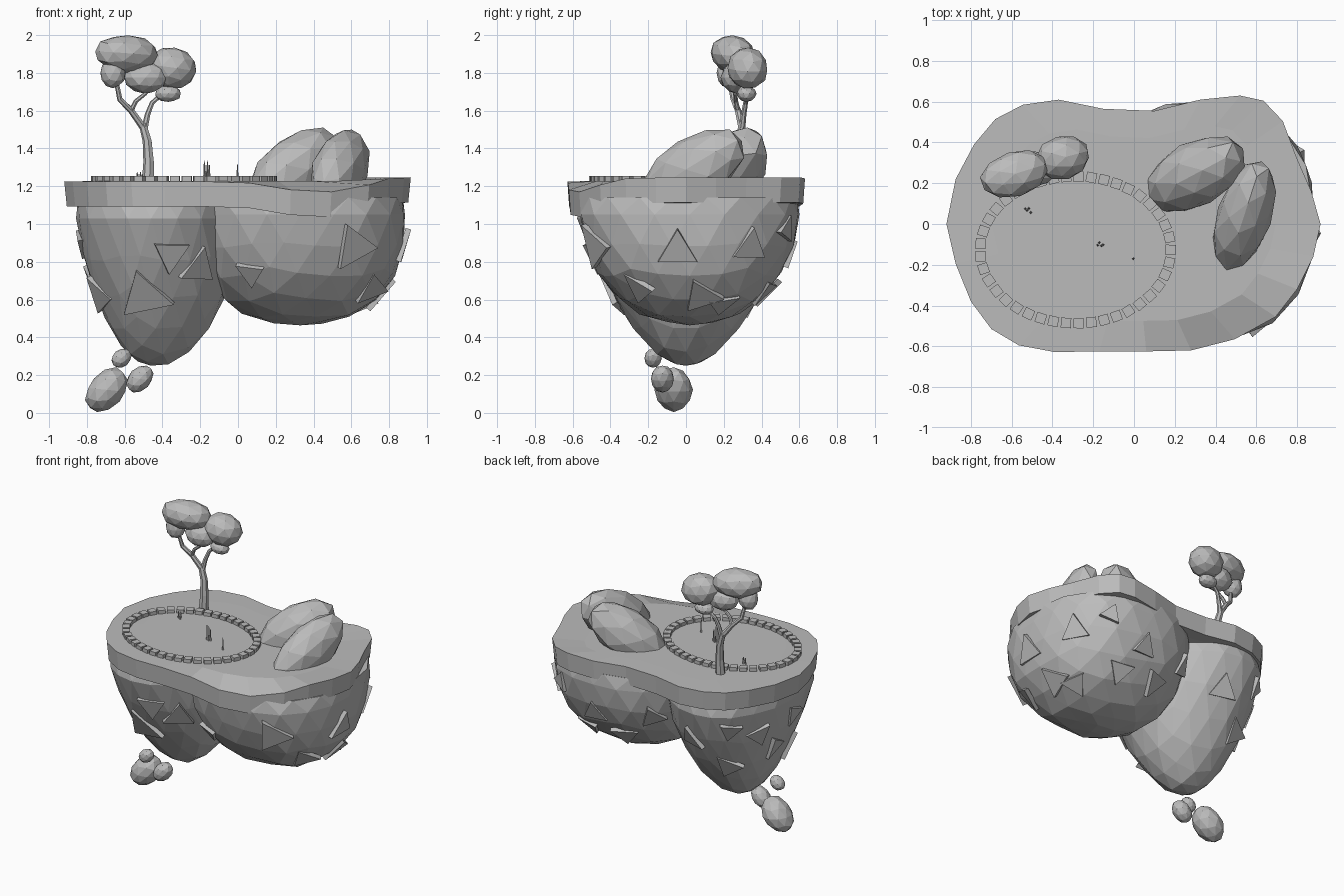
import bpy, bmesh, math, random
from mathutils import Vector, Matrix, Euler
from mathutils.bvhtree import BVHTree

if "Cube" in bpy.data.objects:
    bpy.data.objects.remove(bpy.data.objects["Cube"])

random.seed(4)
grey = bpy.data.materials.new("stone_grey")
grey.diffuse_color = (0.5, 0.5, 0.5, 1)
grey.use_nodes = True
grey.node_tree.nodes["Principled BSDF"].inputs["Base Color"].default_value = grey.diffuse_color


def finish(bm, name):
    bmesh.ops.recalc_face_normals(bm, faces=bm.faces)
    me = bpy.data.meshes.new(name)
    bm.to_mesh(me)
    bm.free()
    me.materials.append(grey)
    ob = bpy.data.objects.new(name, me)
    bpy.context.collection.objects.link(ob)
    return ob


def pebble(name, loc, size, yaw=0, pitch=0, sub=2, jitter=0.03):
    """Faceted egg; long axis (size x) is turned by yaw and lifted by pitch."""
    bm = bmesh.new()
    bmesh.ops.create_icosphere(bm, subdivisions=sub, radius=1)
    for v in bm.verts:
        v.co *= 1 + random.uniform(-jitter, jitter)
    m = (Matrix.Translation(loc) @ Matrix.Rotation(math.radians(yaw), 4, 'Z')
         @ Matrix.Rotation(-math.radians(pitch), 4, 'Y') @ Matrix.Diagonal((*size, 1)))
    bm.transform(m)
    return finish(bm, name)


def tube(name, pts, radii, n=7):
    """Tapered branch through a few points."""
    bm = bmesh.new()
    pts = [Vector(p) for p in pts]
    rings = []
    for i, (p, r) in enumerate(zip(pts, radii)):
        d = pts[min(i + 1, len(pts) - 1)] - pts[max(i - 1, 0)]
        side = d.cross(Vector((0, 1, 0))).normalized()
        up = side.cross(d).normalized()
        rings.append([bm.verts.new(p + r * (side * math.cos(a) + up * math.sin(a)))
                      for a in (2 * math.pi * k / n for k in range(n))])
    for a, b in zip(rings, rings[1:]):
        for k in range(n):
            bm.faces.new((a[k], a[(k + 1) % n], b[(k + 1) % n], b[k]))
    bm.faces.new(rings[0])
    bm.faces.new(rings[-1])
    return finish(bm, name)


# grass slab: outline read from the top, with a dip at the front right
outline = [(-.92, 0), (-.875, .22), (-.785, .39), (-.68, .515), (-.545, .585), (-.37, .61),
           (-.15, .565), (.10, .555), (.325, .61), (.52, .63), (.635, .605), (.73, .505),
           (.80, .32), (.87, .16), (.915, 0), (.88, -.16), (.80, -.32), (.695, -.455),
           (.495, -.565), (.28, -.62), (.06, -.625), (-.17, -.625), (-.39, -.628),
           (-.565, -.595), (-.70, -.515), (-.80, -.38), (-.875, -.195)]


def rim_lift(x, y):
    dip = -.06 * math.exp(-((x - .42) / .25) ** 2) if y < 0 else 0
    rise = .022 * min(1, max(0, (x - .3) / .3)) if y > -.35 else 0
    return dip + rise


bm = bmesh.new()
rings = []
for k, z, wave in ((.8, 1.1, 0), (.985, 1.092, 1), (1, 1.225, 1), (.76, 1.228, 0)):
    rings.append([bm.verts.new((x * k, y * k, z + wave * rim_lift(x, y))) for x, y in outline])
for a, b in zip(rings, rings[1:]):
    for i in range(len(a)):
        j = (i + 1) % len(a)
        bm.faces.new((a[i], a[j], b[j], b[i]))
bm.faces.new(rings[0])
bm.faces.new(rings[-1])
finish(bm, "island_top")


# rock underside: two faceted lobes
def lobe(bm, centre, size, power, taper, left_taper, right_bulge):
    ball = bmesh.ops.create_icosphere(bm, subdivisions=3, radius=1)["verts"]
    for v in ball:
        d = v.co.normalized()
        d /= sum(abs(c) ** power for c in d) ** (1 / power)
        d *= 1 + random.uniform(-.012, .012)
        down = max(0, -d.z)
        grow = 1 + right_bulge if d.x > 0 else 1 - left_taper * down
        v.co = Vector(centre) + Vector((d.x * size[0] * grow,
                                        d.y * size[1] * (1 - taper * down), d.z * size[2]))
        v.co.z = min(v.co.z, 1.14)


all_rock = bmesh.new()
for name, args in (("rock_lobe_left", ((-.46, 0, 1.03), (.4, .575, .785), 2.1, .42, .3, .12)),
                   ("rock_lobe_right", ((.33, .02, 1.05), (.555, .585, .58), 2.45, .16, 0, 0))):
    bm = bmesh.new()
    lobe(bm, *args)
    me = finish(bm, name).data
    all_rock.from_mesh(me)
surface = BVHTree.FromBMesh(all_rock)
all_rock.free()

# triangular shards on the rock: lobe centre x, direction, height, radius, spin
L, R = -.46, .36
shards = [(L, -78, .84, .11, 180), (L, -95, .62, .16, 10), (L, -57, .77, .12, 0), (L, -172, .9, .09, 160),
          (L, -150, .62, .12, 20), (L, 80, .8, .11, 0), (L, 110, .6, .11, 40), (L, 140, .85, .1, 200),
          (L, 165, .7, .1, 30), (L, 115, .92, .09, 170), (R, -125, .74, .09, 175),
          (R, -62, .88, .14, 150), (R, -5, .86, .12, 0), (R, 38, .88, .11, 0), (R, 12, .62, .12, 140),
          (R, -35, .66, .11, 30), (R, 32, .58, .1, 190), (R, 62, .97, .08, 100), (R, 90, .82, .1, 0),
          (R, 112, .66, .11, 60), (R, 75, .65, .1, 180), (R, 132, .85, .1, 20)]
for n, (cx, az, z, r, spin) in enumerate(shards):
    d = Vector((math.cos(math.radians(az)), math.sin(math.radians(az)), 0))
    hit, nor, _, _ = surface.ray_cast(Vector((cx, 0, z)) + d * 2, -d)
    if hit is None:
        continue
    bm = bmesh.new()
    bmesh.ops.create_cone(bm, cap_ends=True, segments=3, radius1=r, radius2=r, depth=.03)
    tilt = Euler((random.uniform(-.1, .1), random.uniform(-.1, .1), math.radians(spin)))
    bm.transform(Matrix.Translation(hit) @ nor.to_track_quat('Z', 'Y').to_matrix().to_4x4()
                 @ tilt.to_matrix().to_4x4())
    finish(bm, f"rock_shard_{n}")

# loose stones hanging below
pebble("loose_stone_large", (-.695, -.065, .122), (.135, .1, .092), 0, 48)
pebble("loose_stone_medium", (-.52, -.125, .18), (.083, .062, .058), 0, 45)
pebble("loose_stone_small", (-.617, -.175, .29), (.058, .046, .046), 0, 40)

# boulders on top
pebble("boulder_back", (.3, .245, 1.288), (.305, .162, .17), 28, 37)
pebble("boulder_front", (.54, .04, 1.288), (.315, .138, .172), 72, 31)

# ring of paving stones, evenly spaced along the ellipse
bm = bmesh.new()
count = 41
for i in range(count):
    a = 2 * math.pi * i / count
    a += .065 * math.sin(2 * a)
    x, y = -.287 + .467 * math.cos(a), -.127 + .36 * math.sin(a)
    turn = math.atan2(.36 * math.cos(a), -.467 * math.sin(a)) + random.uniform(-.1, .1)
    bmesh.ops.create_cube(bm, size=1, matrix=Matrix.Translation((x, y, 1.238))
                          @ Matrix.Rotation(turn, 4, 'Z') @ Matrix.Diagonal((.05, .05, .03, 1)))
finish(bm, "stone_ring")

# small reeds
for name, x, y, h, k in (("reed_middle", -.165, -.1, .11, 4), ("reed_right", -.003, -.17, .09, 1),
                         ("reed_left", -.52, .065, .05, 4)):
    bm = bmesh.new()
    for i in range(k):
        hh = h * (1 - .2 * (i % 2))
        bmesh.ops.create_cone(bm, cap_ends=True, segments=4, radius1=.007, radius2=.002, depth=hh,
                              matrix=Matrix.Translation((x + .009 * (i - (k - 1) / 2),
                                                         y + random.uniform(-.012, .012) * (k > 1),
                                                         1.225 + hh / 2)))
    finish(bm, name)

# tree trunk and branches
tube("tree_trunk", [(-.476, .28, 1.21), (-.472, .285, 1.33), (-.48, .292, 1.44), (-.505, .296, 1.53)],
     [.034, .029, .025, .02])
tube("branch_left", [(-.5, .296, 1.51), (-.565, .275, 1.6), (-.625, .25, 1.66), (-.645, .23, 1.76)],
     [.02, .017, .015, .012])
tube("branch_right", [(-.495, .296, 1.5), (-.478, .305, 1.58), (-.455, .315, 1.64), (-.4, .325, 1.69)],
     [.018, .015, .013, .011])
tube("branch_middle", [(-.565, .275, 1.6), (-.54, .265, 1.65), (-.49, .26, 1.69), (-.47, .26, 1.76)],
     [.014, .012, .011, .01])

# tree crown
pebble("crown_large", (-.588, .245, 1.902), (.175, .11, .1), 17, -4)
pebble("crown_right", (-.35, .325, 1.825), (.135, .108, .112), 15, -8)
pebble("crown_small_left", (-.662, .225, 1.8), (.068, .065, .08))
pebble("crown_small_middle", (-.49, .27, 1.775), (.115, .085, .085))
pebble("crown_small_right", (-.37, .32, 1.69), (.07, .052, .044))
